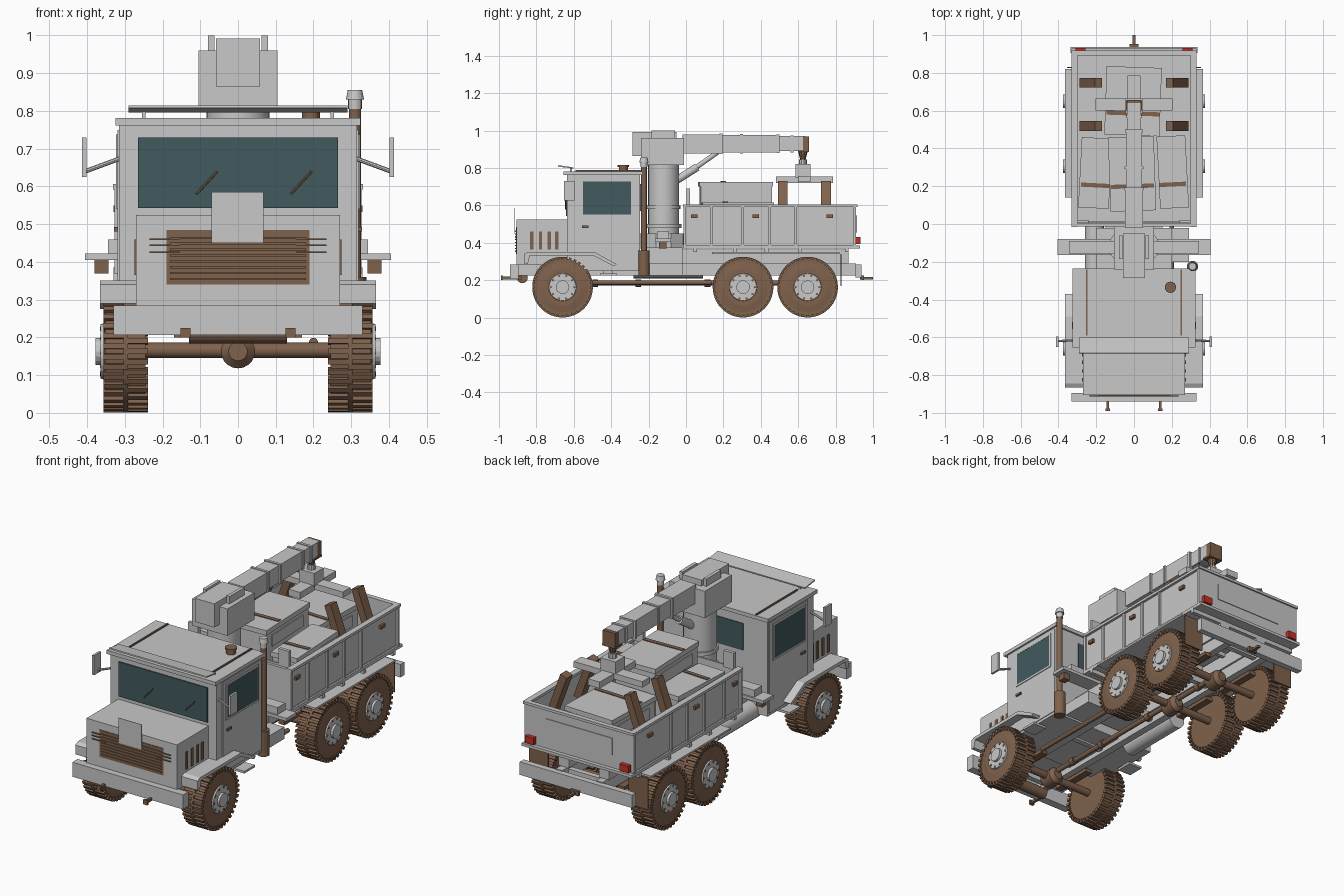
import bpy, bmesh, math
from mathutils import Vector, Matrix


def material(name, rgb):
    m = bpy.data.materials.new(name)
    m.diffuse_color = (*rgb, 1)
    return m


GREY = material("light_grey_paint", (0.58, 0.58, 0.58))
BROWN = material("brown_trim", (0.215, 0.122, 0.074))
GLASS = material("teal_glass", (0.054, 0.1, 0.114))
RED = material("red_lamp", (0.55, 0.03, 0.02))


# Shape makers: each returns a function that adds geometry to a bmesh
def box(x0, x1, y0, y1, z0, z1, rot=None):
    def add(bm):
        m = Matrix.Translation(((x0 + x1) / 2, (y0 + y1) / 2, (z0 + z1) / 2))
        if rot:
            m = m @ Matrix.Rotation(math.radians(rot[0]), 4, rot[1])
        bmesh.ops.create_cube(bm, size=1, matrix=m @ Matrix.Diagonal((x1 - x0, y1 - y0, z1 - z0, 1)))
    return add


def rod(p, q, r, r2=None, seg=16):
    def add(bm):
        a, b = Vector(p), Vector(q)
        m = Matrix.Translation((a + b) / 2) @ (b - a).to_track_quat('Z', 'Y').to_matrix().to_4x4()
        bmesh.ops.create_cone(bm, cap_ends=True, segments=seg, radius1=r, radius2=r if r2 is None else r2,
                              depth=(b - a).length, matrix=m)
    return add


def prism(pts, x0, x1):
    # side profile of (y, z) points, extruded across x
    def add(bm):
        f = bm.faces.new([bm.verts.new((x0, y, z)) for y, z in pts])
        e = bmesh.ops.extrude_face_region(bm, geom=[f])
        bmesh.ops.translate(bm, vec=(x1 - x0, 0, 0), verts=[v for v in e['geom'] if isinstance(v, bmesh.types.BMVert)])
    return add


def part(name, mat, *shapes, mirror=False, smooth=False):
    bm = bmesh.new()
    for s in shapes:
        s(bm)
    if mirror:
        d = bmesh.ops.duplicate(bm, geom=bm.verts[:] + bm.edges[:] + bm.faces[:])['geom']
        bmesh.ops.scale(bm, vec=(-1, 1, 1), verts=[v for v in d if isinstance(v, bmesh.types.BMVert)])
    bmesh.ops.recalc_face_normals(bm, faces=bm.faces[:])
    me = bpy.data.meshes.new(name)
    bm.to_mesh(me)
    bm.free()
    me.materials.append(mat)
    ob = bpy.data.objects.new(name, me)
    bpy.context.collection.objects.link(ob)
    if smooth:
        bpy.context.view_layer.objects.active = ob
        ob.select_set(True)
        bpy.ops.object.shade_smooth_by_angle(angle=math.radians(35))
        ob.select_set(False)


# Wheels with staggered tread lugs, grey hubs and bolts
WZ = 0.163
for label, y in (("front", -0.66), ("middle", 0.305), ("rear", 0.65)):
    lugs = []
    for i in range(36):
        for x0, x1, off in ((0.238, 0.304, 0), (0.292, 0.357, 0.5)):
            def lug(bm, a=math.tau * (i + off) / 36, x0=x0, x1=x1):
                m = (Matrix.Translation(((x0 + x1) / 2, y, WZ)) @ Matrix.Rotation(a, 4, 'X')
                     @ Matrix.Translation((0, 0, 0.151)) @ Matrix.Diagonal((x1 - x0, 0.014, 0.022, 1)))
                bmesh.ops.create_cube(bm, size=1, matrix=m)
            lugs.append(lug)
    part(label + "_tyres", BROWN, rod((0.245, y, WZ), (0.352, y, WZ), 0.152, seg=40), *lugs,
         rod((0.352, y, WZ), (0.357, y, WZ), 0.135, 0.1, 40), mirror=True)
    ring = [(y + 0.063 * math.cos(math.tau * i / 10), WZ + 0.063 * math.sin(math.tau * i / 10)) for i in range(10)]
    part(label + "_hubs", GREY, rod((0.35, y, WZ), (0.364, y, WZ), 0.076, 0.072, 24),
         rod((0.36, y, WZ), (0.377, y, WZ), 0.036, seg=16), mirror=True)
    part(label + "_hub_holes", BROWN, *[rod((0.36, a, b), (0.366, a, b), 0.0065, seg=8) for a, b in ring], mirror=True)
    part(label + "_axle", BROWN, rod((-0.25, y, WZ + 0.003), (0.25, y, WZ + 0.003), 0.02), rod((0, y - 0.035, WZ), (0, y + 0.035, WZ), 0.045, seg=20),
         rod((0, y + 0.035, WZ), (0, y + 0.055, WZ), 0.045, 0.025, 20), rod((0, y - 0.035, WZ), (0, y - 0.055, WZ), 0.045, 0.025, 20), smooth=True)
    part(label + "_springs", BROWN, box(0.13, 0.17, y - 0.12, y + 0.12, 0.2, 0.22), mirror=True)
part("drive_shaft", BROWN, rod((0, -0.66, 0.185), (0, 0.65, 0.185), 0.013),
     *[rod((0, y, 0.185), (0, y + 0.03, 0.185), 0.02) for y in (-0.5, -0.27, 0.1, 0.5)], smooth=True)

# Chassis
part("frame_rails", GREY, box(0.1, 0.14, -0.9, 0.91, 0.225, 0.29), mirror=True)
part("crossmembers", GREY, *[box(-0.1, 0.1, y, y + 0.03, 0.24, 0.28) for y in (-0.85, -0.4, 0.0, 0.45, 0.83)])
part("bed_supports", GREY, box(0.09, 0.15, -0.02, 0.87, 0.29, 0.365), mirror=True)
part("bed_crossbeams", GREY, *[box(-0.33, 0.33, y, y + 0.02, 0.35, 0.375) for y in (0.04, 0.25, 0.42, 0.6, 0.85)])
part("air_tank", GREY, rod((-0.21, -0.28, 0.26), (-0.21, 0.09, 0.26), 0.05, seg=20), smooth=True)
part("tool_box", GREY, box(0.15, 0.29, -0.2, -0.02, 0.225, 0.29))
part("exhaust_pipe_lower", BROWN, rod((0.2, -0.5, 0.187), (0.2, 0.14, 0.187), 0.012))
part("rear_bumper", GREY, box(-0.335, 0.335, 0.905, 0.938, 0.215, 0.285))
part("tow_hitch", BROWN, box(-0.008, 0.008, 0.93, 1.0, 0.205, 0.217), box(-0.025, 0.025, 0.938, 0.953, 0.2, 0.225))
part("mud_flaps", BROWN, box(0.24, 0.355, 0.825, 0.832, 0.17, 0.34), mirror=True)
part("rear_fenders", GREY, box(0.2, 0.365, 0.14, 0.82, 0.34, 0.35), mirror=True)

# Front bumper, winch and tow hooks
part("front_bumper", GREY, box(-0.33, 0.33, -0.94, -0.895, 0.207, 0.285))
part("tow_hooks", BROWN, box(0.126, 0.152, -0.99, -0.978, 0.2, 0.225), box(0.133, 0.146, -0.99, -0.88, 0.205, 0.22), mirror=True)
part("winch_drum", BROWN, rod((-0.13, -0.875, 0.213), (0.13, -0.875, 0.213), 0.029))
arch = [(-0.865, 0.29), (-0.865, 0.34), (-0.845, 0.351), (-0.49, 0.351), (-0.37, 0.285), (-0.385, 0.275), (-0.5, 0.333), (-0.835, 0.333), (-0.845, 0.29)]
part("front_fenders", GREY, prism(arch, 0.26, 0.365), mirror=True)
part("cab_steps", GREY, box(0.28, 0.36, -0.46, -0.37, 0.225, 0.237), box(0.29, 0.3, -0.44, -0.39, 0.23, 0.29), mirror=True)

# Hood with grille and side louvres
part("hood", GREY, box(-0.27, 0.27, -0.905, -0.63, 0.28, 0.525))
part("grille", BROWN, box(-0.19, 0.19, -0.908, -0.9, 0.34, 0.485))
part("grille_slats", BROWN, *[box(-0.18, 0.18, -0.913, -0.906, z, z + 0.006) for z in [0.352 + 0.0155 * i for i in range(8)]],
     *[box(s - 0.04, s + 0.04, -0.912, -0.903, z, z + 0.004) for s in (-0.195, 0.195) for z in (0.424, 0.442, 0.458)])
part("hood_plate", GREY, box(-0.07, 0.067, -0.917, -0.915, 0.45, 0.585))
part("hood_louvres", BROWN, *[box(0.265, 0.274, y - 0.009, y + 0.009, 0.365, 0.46) for y in (-0.825, -0.778, -0.732, -0.692)], mirror=True)

# Cab shell, roof and openings
part("cab", GREY, box(-0.315, 0.315, -0.635, -0.245, 0.25, 0.77))
part("roof", GREY, box(-0.325, 0.325, -0.655, -0.235, 0.762, 0.782))
part("sun_visor", GREY, box(-0.29, 0.29, -0.685, -0.6, 0.802, 0.809, (-8, 'X')),
     *[box(s - 0.005, s + 0.005, -0.62, -0.61, 0.78, 0.805) for s in (-0.25, 0.25)])
part("roof_strips", BROWN, box(0.246, 0.254, -0.59, -0.24, 0.78, 0.789), mirror=True)
part("roof_vent", BROWN, rod((0.193, -0.335, 0.78), (0.193, -0.335, 0.808), 0.024), rod((0.193, -0.335, 0.806), (0.193, -0.335, 0.815), 0.03))
part("windscreen", GLASS, box(-0.265, 0.265, -0.641, -0.633, 0.543, 0.73))
part("wipers", BROWN, *[rod((x, -0.645, 0.58), (x + 0.055, -0.645, 0.64), 0.003, seg=6) for x in (-0.11, 0.14)])
part("doors", GREY, box(0.312, 0.319, -0.585, -0.255, 0.265, 0.75), mirror=True)
part("door_window_frames", GREY, box(0.315, 0.323, -0.562, -0.283, 0.54, 0.55), box(0.315, 0.323, -0.562, -0.283, 0.727, 0.737),
     box(0.315, 0.323, -0.562, -0.552, 0.54, 0.737), box(0.315, 0.323, -0.293, -0.283, 0.54, 0.737), mirror=True)
part("door_windows", GLASS, box(0.315, 0.322, -0.552, -0.293, 0.55, 0.727), mirror=True)
part("door_handles", BROWN, box(0.318, 0.328, -0.555, -0.52, 0.48, 0.492), mirror=True)
part("rear_window", GLASS, box(-0.17, 0.17, -0.247, -0.241, 0.57, 0.715))
part("mirrors", GREY, box(0.401, 0.413, -0.652, -0.595, 0.625, 0.73),
     rod((0.31, -0.615, 0.675), (0.405, -0.62, 0.64), 0.006, seg=8), mirror=True)

# Exhaust stack
part("exhaust_stack", BROWN, rod((0.31, -0.225, 0.3), (0.31, -0.225, 0.83), 0.016), rod((0.31, -0.225, 0.225), (0.31, -0.225, 0.36), 0.03))
part("exhaust_tip", GREY, rod((0.31, -0.225, 0.805), (0.31, -0.225, 0.835), 0.018), rod((0.31, -0.225, 0.83), (0.31, -0.225, 0.856), 0.024, 0.019))

# Crane base and outriggers
part("crane_platform", GREY, box(-0.2, 0.2, -0.235, -0.02, 0.29, 0.375))
part("outrigger_beam", GREY, box(-0.405, 0.405, -0.165, -0.08, 0.405, 0.422), box(-0.345, 0.345, -0.155, -0.09, 0.422, 0.46))
part("outrigger_feet", BROWN, box(0.343, 0.38, -0.145, -0.105, 0.37, 0.407), mirror=True)
part("crane_column", GREY, rod((0, -0.12, 0.37), (0, -0.12, 0.45), 0.13, seg=10), rod((0, -0.12, 0.44), (0, -0.12, 0.82), 0.083, seg=24),
     rod((0, -0.12, 0.48), (0, -0.12, 0.5), 0.095, seg=24), rod((0, -0.12, 0.58), (0, -0.12, 0.6), 0.09, seg=24), smooth=True)

# Crane head, boom and strut
part("crane_head", GREY, box(-0.105, 0.105, -0.24, -0.01, 0.815, 0.96), box(-0.058, 0.058, -0.285, -0.05, 0.865, 0.992))
part("crane_head_brackets", GREY, box(0.062, 0.08, -0.185, -0.06, 0.95, 1.0), mirror=True)
part("boom", GREY, box(-0.047, 0.047, -0.02, 0.19, 0.878, 0.98), box(-0.042, 0.042, 0.19, 0.5, 0.883, 0.976), box(-0.036, 0.036, 0.5, 0.64, 0.89, 0.97))
part("boom_collars", GREY, *[box(-w, w, y, y + 0.014, z, 1.858 - z) for w, y, z in ((0.052, 0.18, 0.874), (0.049, 0.29, 0.877), (0.047, 0.485, 0.879), (0.042, 0.56, 0.884))])
part("boom_strut", GREY, rod((0, -0.05, 0.735), (0, 0.06, 0.805), 0.021), rod((0, 0.05, 0.80), (0, 0.17, 0.885), 0.013))
part("boom_tip", BROWN, box(-0.038, 0.038, 0.625, 0.657, 0.885, 0.968), box(-0.042, 0.042, 0.6, 0.655, 0.885, 0.895),
     rod((0, 0.625, 0.89), (0, 0.625, 0.835), 0.026, 0.012, 10))
part("hook_block", GREY, box(-0.045, 0.045, 0.585, 0.665, 0.75, 0.82), rod((0, 0.625, 0.81), (0, 0.625, 0.845), 0.022, seg=10))
part("lifting_beam", GREY, box(-0.205, 0.205, 0.6, 0.665, 0.725, 0.757), box(-0.035, 0.035, 0.48, 0.785, 0.72, 0.755))
part("sling_straps", BROWN, *[box(0.21, 0.25, y, y + 0.052, 0.49, 0.73, (-20, 'Y')) for y in (0.492, 0.722)], mirror=True)

# Cargo bed
part("bed_floor", GREY, box(-0.32, 0.32, -0.012, 0.91, 0.372, 0.39), *[box(x, x + 0.058, 0.01, 0.9, 0.388, 0.397) for x in [-0.31 + 0.0625 * i for i in range(10)]])
part("bed_sides", GREY, box(0.304, 0.317, -0.012, 0.905, 0.375, 0.6), mirror=True)
part("bed_ends", GREY, box(-0.317, 0.317, -0.012, 0.002, 0.375, 0.6), box(-0.317, 0.317, 0.896, 0.91, 0.375, 0.6))
part("bed_side_rails", GREY, box(0.3, 0.331, -0.015, 0.912, 0.592, 0.606), box(0.31, 0.329, -0.015, 0.912, 0.37, 0.388), mirror=True)
part("bed_end_rails", GREY, box(-0.33, 0.33, 0.892, 0.918, 0.592, 0.606), box(-0.33, 0.33, 0.892, 0.93, 0.37, 0.385))
part("bed_ribs", GREY, *[box(0.31, 0.327, y, y + 0.014, 0.38, 0.6) for y in (-0.014, 0.128, 0.295, 0.44, 0.58, 0.895)], mirror=True)
part("bed_latches", BROWN, box(0.315, 0.33, 0.75, 0.785, 0.532, 0.55), box(0.315, 0.33, 0.355, 0.39, 0.532, 0.55),
     box(0.315, 0.33, 0.027, 0.062, 0.532, 0.55), mirror=True)
part("tailgate_panel", GREY, box(-0.2, 0.2, 0.908, 0.914, 0.455, 0.545))
part("headboard", GREY, box(-0.3, 0.3, 0.004, 0.014, 0.39, 0.61), box(0.24, 0.3, 0.004, 0.022, 0.6, 0.69), box(-0.3, -0.24, 0.004, 0.022, 0.6, 0.69))
part("tail_lamps", RED, box(0.257, 0.309, 0.91, 0.932, 0.393, 0.43), mirror=True)

# Cargo crates, slightly turned, with straps over the lids
for label, x, y, w, d, top, turn in (("left", -0.205, 0.27, 0.15, 0.36, 0.62, -3), ("centre", -0.01, 0.265, 0.23, 0.38, 0.73, 2),
                                     ("right", 0.205, 0.275, 0.14, 0.37, 0.62, 3), ("rear", -0.005, 0.65, 0.28, 0.35, 0.60, -2)):
    z_rot = (turn, 'Z')
    w, d = w / 2, d / 2
    part(label + "_crate", GREY, box(x - w, x + w, y - d, y + d, 0.395, top - 0.025, z_rot),
         box(x - w - 0.006, x + w + 0.006, y - d - 0.006, y + d + 0.006, top - 0.03, top - 0.004, z_rot),
         box(x - w - 0.005, x + w + 0.005, y - d + 0.05, y + d - 0.05, top - 0.11, top - 0.05, z_rot))
    sy = y - 0.065
    part(label + "_crate_strap", BROWN, box(x - w, x + w, sy - 0.011, sy + 0.011, top - 0.01, top, z_rot))
